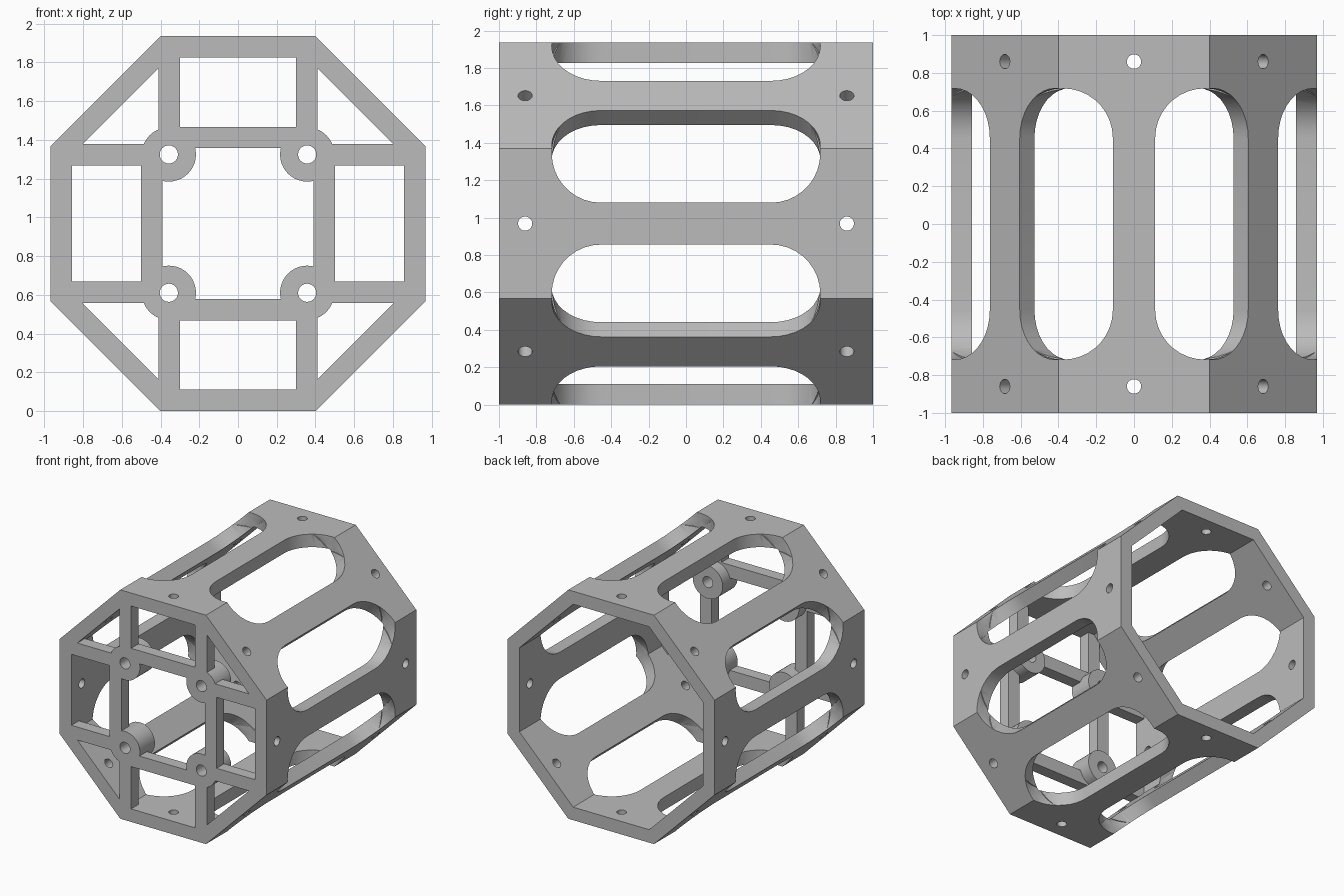
import bpy, bmesh
from math import sin, cos, tan, pi
from mathutils import Matrix, Vector

if "Cube" in bpy.data.objects:
    bpy.data.objects.remove(bpy.data.objects["Cube"], do_unlink=True)

APOTHEM, WALL, HALF_LEN = 0.9675, 0.11, 1.0
BAR = 0.11          # lattice bar width
PLATE = 0.1         # lattice bar depth
CENTRE = Matrix.Translation((0, 0, APOTHEM))


def turn(angle):
    return CENTRE @ Matrix.Rotation(angle, 4, 'Y')


def prism(bm, points, push, matrix=CENTRE):
    """Closed solid from a planar outline pushed along a vector."""
    a = [bm.verts.new(matrix @ Vector(p)) for p in points]
    b = [bm.verts.new(matrix @ (Vector(p) + Vector(push))) for p in points]
    faces = [bm.faces.new(a), bm.faces.new(b[::-1])]
    for i in range(len(a)):
        j = (i + 1) % len(a)
        faces.append(bm.faces.new((a[j], a[i], b[i], b[j])))
    bmesh.ops.recalc_face_normals(bm, faces=faces)


def to_object(name, bm):
    mesh = bpy.data.meshes.new(name)
    bm.to_mesh(mesh)
    bm.free()
    obj = bpy.data.objects.new(name, mesh)
    bpy.context.collection.objects.link(obj)
    return obj


def combine(target, tool, operation):
    mod = target.modifiers.new("combine", 'BOOLEAN')
    mod.operation, mod.solver, mod.object, mod.use_self = operation, 'EXACT', tool, True
    bpy.context.view_layer.objects.active = target
    bpy.ops.object.modifier_apply(modifier=mod.name)
    bpy.data.objects.remove(tool, do_unlink=True)


def octagon(apothem, y):
    r = apothem / cos(pi / 8)
    return [(r * cos(pi / 8 + k * pi / 4), y, r * sin(pi / 8 + k * pi / 4)) for k in range(8)]


def disc(x, z, radius, y, n=40):
    return [(x + radius * cos(2 * pi * k / n), y, z + radius * sin(2 * pi * k / n)) for k in range(n)]


def capsule(x, radius, straight, z, n=18):
    """Slot outline lying flat, long along y."""
    pts = []
    for side in (1, -1):
        for k in range(n + 1):
            t = pi * k / n
            pts.append((x + side * radius * cos(t), side * (straight + radius * sin(t)), z))
    return pts


def box(bm, x0, x1, z0, z1, matrix):
    y = -HALF_LEN
    prism(bm, [(x0, y, z0), (x1, y, z0), (x1, y, z1), (x0, y, z1)], (0, PLATE, 0), matrix)


# Octagonal tube
bm = bmesh.new()
prism(bm, octagon(APOTHEM, -HALF_LEN), (0, 2 * HALF_LEN, 0))
frame = to_object("octagonal_frame", bm)
bm = bmesh.new()
prism(bm, octagon(APOTHEM - WALL, -1.2), (0, 2.4, 0))
combine(frame, to_object("bore_cutter", bm), 'DIFFERENCE')

# Long slots along the tube corners and screw holes near both ends
bm = bmesh.new()
for k in range(8):
    m = turn(k * pi / 4)
    for s in (-1, 1):
        prism(bm, capsule(s * 0.375, 0.263, 0.455, 0.845), (0, 0, 0.3), m)
        hole = [(x, y + s * 0.86, 0.8) for x, _, y in disc(0, 0, 0.038, 0, 24)]
        prism(bm, hole, (0, 0, 0.3), m)
combine(frame, to_object("slot_cutter", bm), 'DIFFERENCE')

# Front lattice bars and round bosses
bm = bmesh.new()
for k in range(4):
    m = turn(k * pi / 2)
    box(bm, -0.41, 0.41, 0.39, 0.39 + BAR, m)
    for x in (-0.41, 0.30):
        box(bm, x, x + BAR, 0.40, 0.90, m)
    prism(bm, disc(0.357, 0.357, 0.14, -HALF_LEN), (0, 0.2, 0), m)
combine(frame, to_object("front_lattice", bm), 'UNION')

# Holes through the bosses
bm = bmesh.new()
for x in (-0.357, 0.357):
    for z in (-0.357, 0.357):
        prism(bm, disc(x, z, 0.047, -1.1, 24), (0, 0.5, 0))
combine(frame, to_object("boss_hole_cutter", bm), 'DIFFERENCE')

# Material and shading
grey = bpy.data.materials.new("plain_grey")
grey.use_nodes = True
colour = (0.5, 0.5, 0.5, 1)
grey.diffuse_color = colour
grey.node_tree.nodes["Principled BSDF"].inputs["Base Color"].default_value = colour
frame.data.materials.clear()
frame.data.materials.append(grey)
for p in frame.data.polygons:
    p.material_index = 0
bpy.ops.object.select_all(action='DESELECT')
frame.select_set(True)
bpy.context.view_layer.objects.active = frame
bpy.ops.object.shade_smooth_by_angle(angle=pi / 6)
